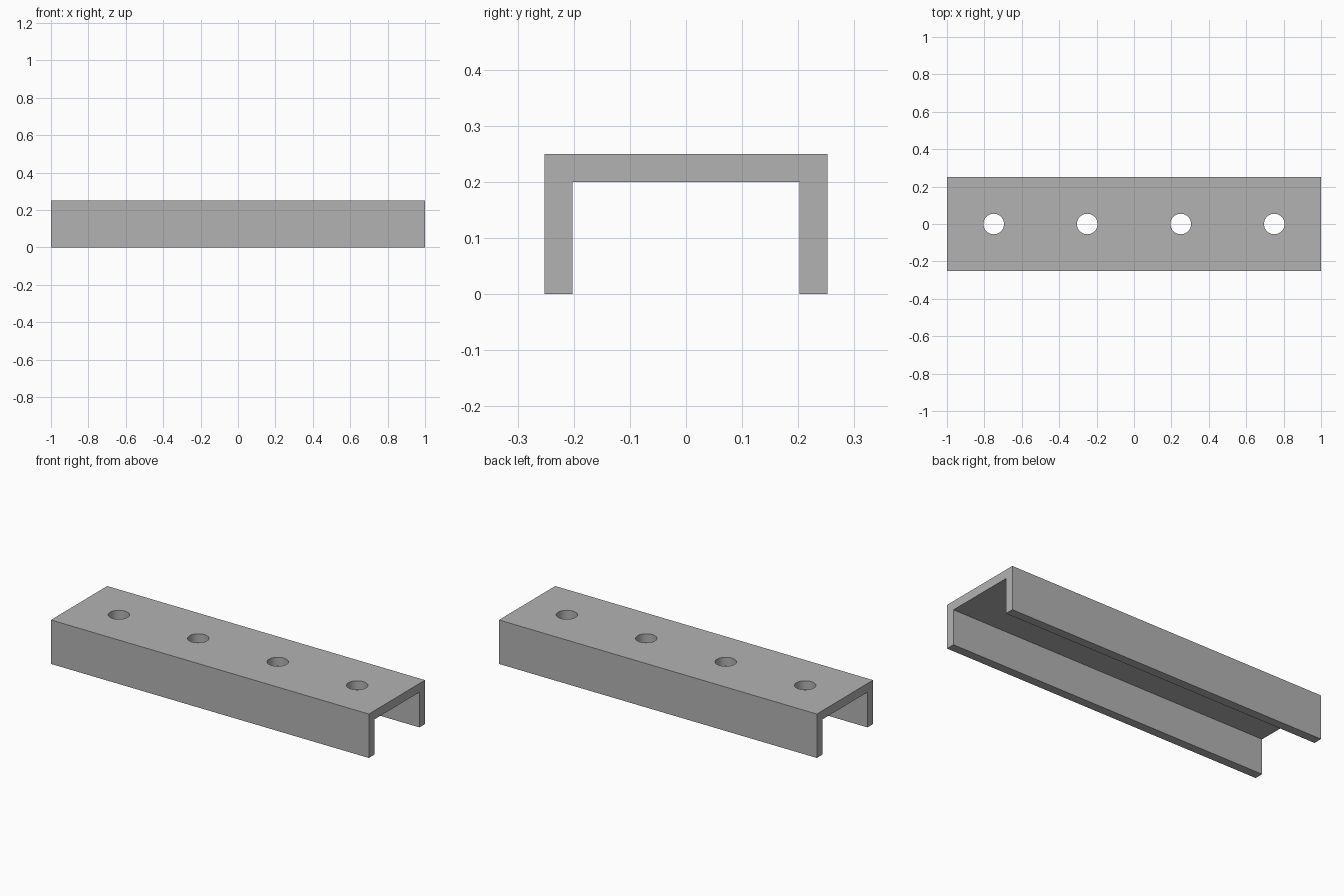
import bpy, bmesh, math
from mathutils import Matrix

cube = bpy.data.objects.get("Cube")
if cube:
    bpy.data.objects.remove(cube, do_unlink=True)

HALF_LENGTH, HALF_WIDTH, HEIGHT, WALL = 1.0, 0.2525, 0.25, 0.05
HOLE_RADIUS, HOLE_PITCH, HOLE_COUNT = 0.055, 0.5, 4


def add_object(name, bm):
    bmesh.ops.recalc_face_normals(bm, faces=bm.faces)
    mesh = bpy.data.meshes.new(name)
    bm.to_mesh(mesh)
    bm.free()
    obj = bpy.data.objects.new(name, mesh)
    bpy.context.scene.collection.objects.link(obj)
    return obj


# Plain grey metal
grey = bpy.data.materials.new("grey_metal")
colour = (0.45, 0.45, 0.45, 1)
grey.use_nodes = True
grey.diffuse_color = colour
grey.node_tree.nodes["Principled BSDF"].inputs["Base Color"].default_value = colour

# Channel: U-shaped section extruded along its length
inner, under = HALF_WIDTH - WALL, HEIGHT - WALL
half = [(HALF_WIDTH, HEIGHT), (HALF_WIDTH, 0), (inner, 0), (inner, under)]
section = half + [(-y, z) for y, z in reversed(half)]
bm = bmesh.new()
face = bm.faces.new([bm.verts.new((-HALF_LENGTH, y, z)) for y, z in section])
ends = bmesh.ops.extrude_face_region(bm, geom=[face])["geom"]
bmesh.ops.translate(bm, vec=(2 * HALF_LENGTH, 0, 0),
                    verts=[v for v in ends if isinstance(v, bmesh.types.BMVert)])
channel = add_object("channel", bm)
channel.data.materials.append(grey)

# Row of round cutters through the top web
bm = bmesh.new()
for i in range(HOLE_COUNT):
    x = (i - (HOLE_COUNT - 1) / 2) * HOLE_PITCH
    bmesh.ops.create_cone(bm, cap_ends=True, segments=32, radius1=HOLE_RADIUS,
                          radius2=HOLE_RADIUS, depth=4 * WALL,
                          matrix=Matrix.Translation((x, 0, HEIGHT - WALL / 2)))
cutter = add_object("hole_cutter", bm)
cutter.data.materials.append(grey)
cutter.hide_render = True

# Drill the holes, then discard the cutters
drill = channel.modifiers.new("drill_holes", "BOOLEAN")
drill.operation, drill.solver, drill.object = "DIFFERENCE", "EXACT", cutter
bpy.ops.object.select_all(action="DESELECT")
channel.select_set(True)
bpy.context.view_layer.objects.active = channel
bpy.ops.object.modifier_apply(modifier=drill.name)
bpy.data.objects.remove(cutter, do_unlink=True)
bpy.ops.object.shade_smooth_by_angle(angle=math.radians(30))
